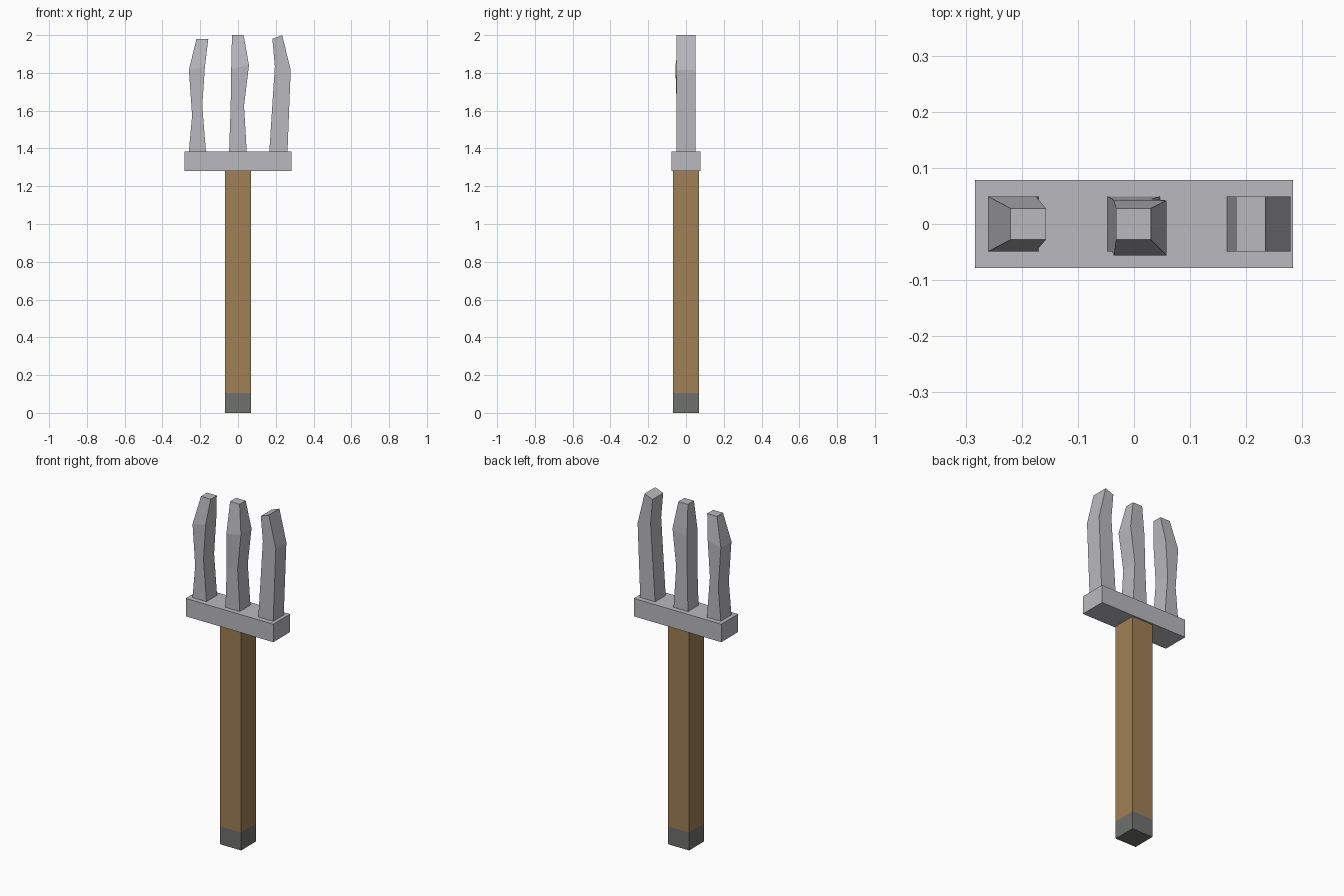
import bpy, bmesh

if "Cube" in bpy.data.objects:
    bpy.data.objects.remove(bpy.data.objects["Cube"])


def material(name, rgb):
    m = bpy.data.materials.new(name)
    m.diffuse_color = (*rgb, 1)
    m.use_nodes = True
    m.node_tree.nodes["Principled BSDF"].inputs["Base Color"].default_value = m.diffuse_color
    return m


STEEL = material("pale steel", (0.49, 0.485, 0.51))
WOOD = material("wood", (0.35, 0.216, 0.09))
CAP = material("dark cap", (0.162, 0.162, 0.158))


def loft(name, rings, mats, rule=None):
    """Four-sided column; each ring is (left x, left z, right x, right z, front y, back y)."""
    bm = bmesh.new()
    loops = []
    for xl, zl, xr, zr, yf, yb in rings:
        loops.append([bm.verts.new(p) for p in
                      ((xl, yf, zl), (xr, yf, zr), (xr, yb, zr), (xl, yb, zl))])
    bm.faces.new(loops[0][::-1])
    bm.faces.new(loops[-1])
    for a, b in zip(loops, loops[1:]):
        for i in range(4):
            j = (i + 1) % 4
            bm.faces.new((a[i], a[j], b[j], b[i]))
    bm.normal_update()
    if rule:
        for f in bm.faces:
            f.material_index = rule(f.calc_center_median())
    me = bpy.data.meshes.new(name)
    bm.to_mesh(me)
    bm.free()
    for m in mats:
        me.materials.append(m)
    ob = bpy.data.objects.new(name, me)
    bpy.context.collection.objects.link(ob)
    return ob


def level(hx, hy, z):
    return (-hx, z, hx, z, -hy, hy)


# Square wooden shaft with a dark end cap
loft("handle", [level(0.068, 0.068, z) for z in (0, 0.105, 1.28)],
     [WOOD, CAP], lambda c: 1 if c.z < 0.1 else 0)

# Steel bar that carries the prongs
loft("crossbar", [level(0.283, 0.078, z) for z in (1.28, 1.385)], [STEEL])

# Hand-bent prongs
D = 0.049
loft("left_prong", [
    (-0.26, 1.385, -0.17, 1.385, -D, D),
    (-0.243, 1.575, -0.189, 1.625, -D, D),
    (-0.26, 1.815, -0.175, 1.835, -D, D),
    (-0.22, 1.98, -0.157, 1.98, -0.028, 0.028)], [STEEL])
loft("middle_prong", [
    (-0.047, 1.385, 0.046, 1.385, -D, D),
    (-0.039, 1.615, 0.032, 1.625, -D, 0.045),
    (-0.036, 1.82, 0.058, 1.84, -0.056, 0.042),
    (-0.032, 2.0, 0.03, 2.0, -0.028, 0.028)], [STEEL])
loft("right_prong", [
    (0.166, 1.385, 0.262, 1.385, -D, D),
    (0.195, 1.835, 0.279, 1.815, -D, D),
    (0.182, 1.98, 0.234, 2.0, -D, D)], [STEEL])
